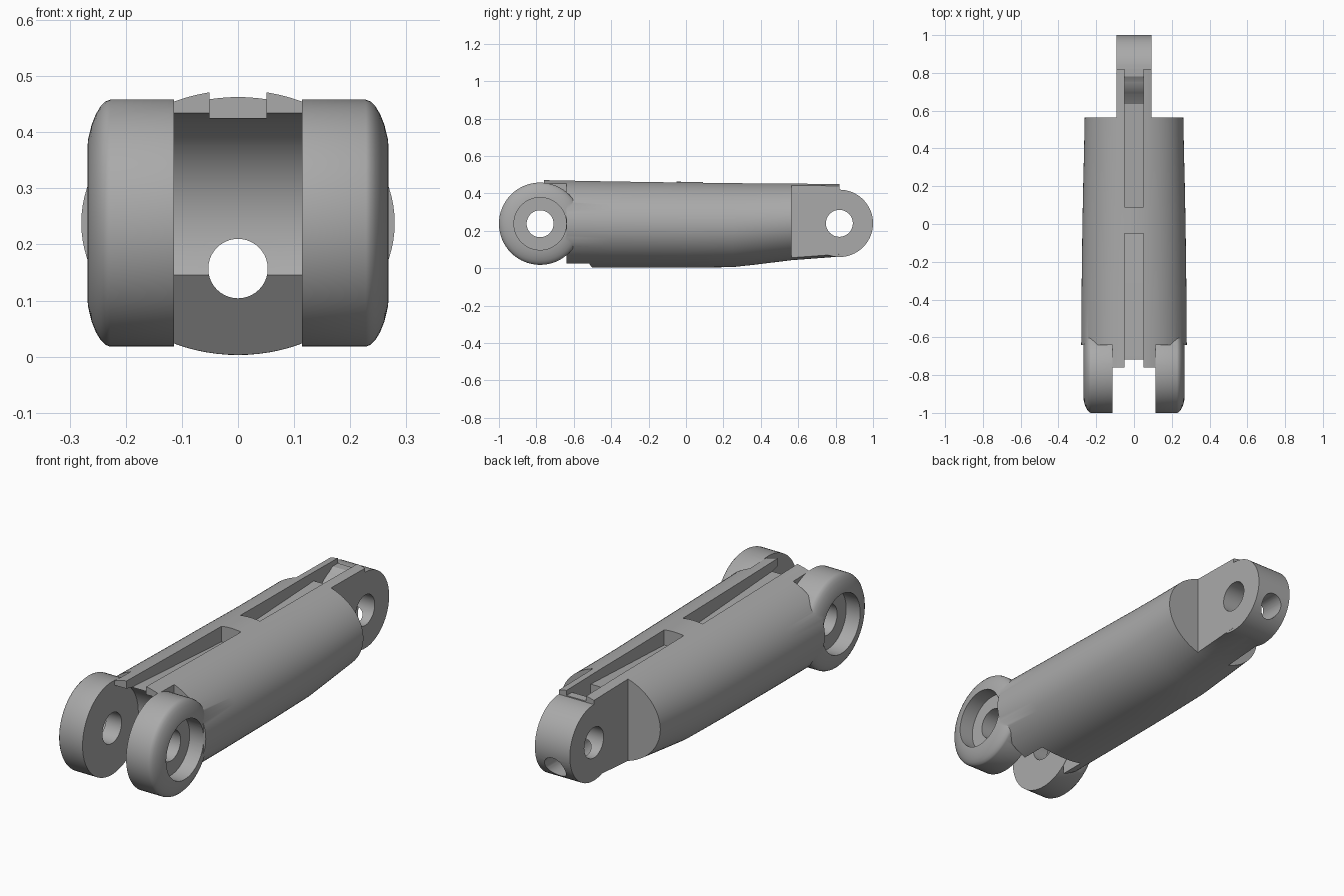
import bpy, bmesh, math

if "Cube" in bpy.data.objects:
    bpy.data.objects.remove(bpy.data.objects["Cube"])

grey = bpy.data.materials.new("plain_grey")
grey.use_nodes = True
GREY = (0.4, 0.4, 0.4, 1)
grey.diffuse_color = GREY
grey.node_tree.nodes["Principled BSDF"].inputs["Base Color"].default_value = GREY

PIVOT = (-0.78, 0.238)   # fork pin axis (y, z)
TIP = (0.82, 0.24)       # tongue pin axis (y, z)
SLOT = 0.115             # half width of the fork slot
TONGUE = 0.092           # half width of the tongue


def loft(name, rings):
    """Closed solid through rings of equal point count."""
    bm = bmesh.new()
    loops = [[bm.verts.new(p) for p in ring] for ring in rings]
    n = len(loops[0])
    for a, b in zip(loops, loops[1:]):
        for i in range(n):
            j = (i + 1) % n
            bm.faces.new((a[i], a[j], b[j], b[i]))
    bm.faces.new(loops[0][::-1])
    bm.faces.new(loops[-1])
    bmesh.ops.recalc_face_normals(bm, faces=bm.faces)
    mesh = bpy.data.meshes.new(name)
    bm.to_mesh(mesh)
    bm.free()
    mesh.materials.append(grey)
    obj = bpy.data.objects.new(name, mesh)
    bpy.context.collection.objects.link(obj)
    return obj


def prism(name, profile, x0, x1):
    """Side profile (y, z) extruded along x."""
    return loft(name, [[(x, y, z) for y, z in profile] for x in (x0, x1)])


def box(name, x0, x1, y0, y1, z0, z1):
    return prism(name, [(y0, z0), (y1, z0), (y1, z1), (y0, z1)], x0, x1)


def arc(centre, r, start, end, n):
    angles = [math.radians(start + (end - start) * i / n) for i in range(n + 1)]
    return [(centre[0] + r * math.cos(a), centre[1] + r * math.sin(a)) for a in angles]


def turned(name, centre, profile, n=64):
    """Solid of revolution about an x axis; profile holds (x, radius)."""
    return loft(name, [[(x, y, z) for y, z in arc(centre, r, 0, 360, n)[:-1]]
                       for x, r in profile])


def combine(target, tool, operation):
    mod = target.modifiers.new(operation, 'BOOLEAN')
    mod.operation = operation
    mod.solver = 'EXACT'
    mod.object = tool
    bpy.context.view_layer.objects.active = target
    bpy.ops.object.modifier_apply(modifier=mod.name)
    bpy.data.objects.remove(tool)


# Tapered oval body: y, half width, top, bottom
stations = [(-0.76, 0.28, 0.475, 0.004), (-0.4, 0.278, 0.468, 0.003),
            (0, 0.273, 0.462, 0.003), (0.25, 0.268, 0.459, 0.006),
            (0.36, 0.265, 0.458, 0.018), (0.565, 0.261, 0.457, 0.043),
            (0.82, 0.257, 0.453, 0.062)]
rings = []
for y, w, top, bottom in stations:
    mid, h = (top + bottom) / 2, (top - bottom) / 2
    rings.append([(w * math.cos(a), y, mid + h * math.sin(a))
                  for a in (math.tau * i / 96 for i in range(96))])
body = loft("finger_link_body", rings)

# Fork slot with round seat and lower bending relief
seat = arc(PIVOT, 0.197, 90, -28, 32)
slot_profile = seat + [(-0.485, -0.02), (-1.1, -0.02), (-1.1, 0.435)]
combine(body, prism("slot_cutter", slot_profile, -SLOT, SLOT), 'DIFFERENCE')

# Trim around fork ears and shoulders beside the tongue
for s in (-1, 1):
    ends = sorted((s * (SLOT - 0.001), s * 0.4))
    combine(body, box("ear_trim", *ends, -1.1, -0.64, -0.1, 0.6), 'DIFFERENCE')
    ends = sorted((s * TONGUE, s * 0.4))
    combine(body, box("shoulder_trim", *ends, 0.565, 1.1, -0.1, 0.6), 'DIFFERENCE')

# Cord grooves along the top
front_groove = [(-0.9, 0.425), (-0.7, 0.425), (-0.05, 0.385), (-0.05, 0.6), (-0.9, 0.6)]
rear_groove = [(0.09, 0.385), (0.64, 0.41), (0.64, 0.33), (0.78, 0.425),
               (0.9, 0.425), (0.9, 0.6), (0.09, 0.6)]
for profile in (front_groove, rear_groove):
    combine(body, prism("groove_cutter", profile, -0.051, 0.051), 'DIFFERENCE')

# Fork ears with a rounded outer rim
ear = [(0.114, 0.22), (0.228, 0.22), (0.236, 0.217), (0.245, 0.208), (0.253, 0.195),
       (0.261, 0.175), (0.267, 0.15), (0.27, 0.12)]
for s in (-1, 1):
    combine(body, turned("fork_ear", PIVOT, [(s * x, r) for x, r in ear]), 'UNION')

# Rounded tongue end
combine(body, turned("tongue_end", TIP, [(-0.0915, 0.18), (0.0915, 0.18)]), 'UNION')

# Pin holes, counterbores and the lengthwise cord hole
for centre in (PIVOT, TIP):
    combine(body, turned("pin_hole", centre, [(-0.5, 0.072), (0.5, 0.072)], 48), 'DIFFERENCE')
for s in (-1, 1):
    combine(body, turned("counterbore", PIVOT, [(s * 0.195, 0.14), (s * 0.4, 0.14)]),
            'DIFFERENCE')
cord = [[(x, y, z) for x, z in arc((0, 0.157), 0.053, 0, 360, 40)[:-1]] for y in (-1.2, 1.2)]
combine(body, loft("cord_hole", cord), 'DIFFERENCE')

# Smooth shading with sharp edges kept
bpy.ops.object.select_all(action='DESELECT')
body.select_set(True)
bpy.context.view_layer.objects.active = body
bpy.ops.object.shade_smooth_by_angle(angle=math.radians(30))
